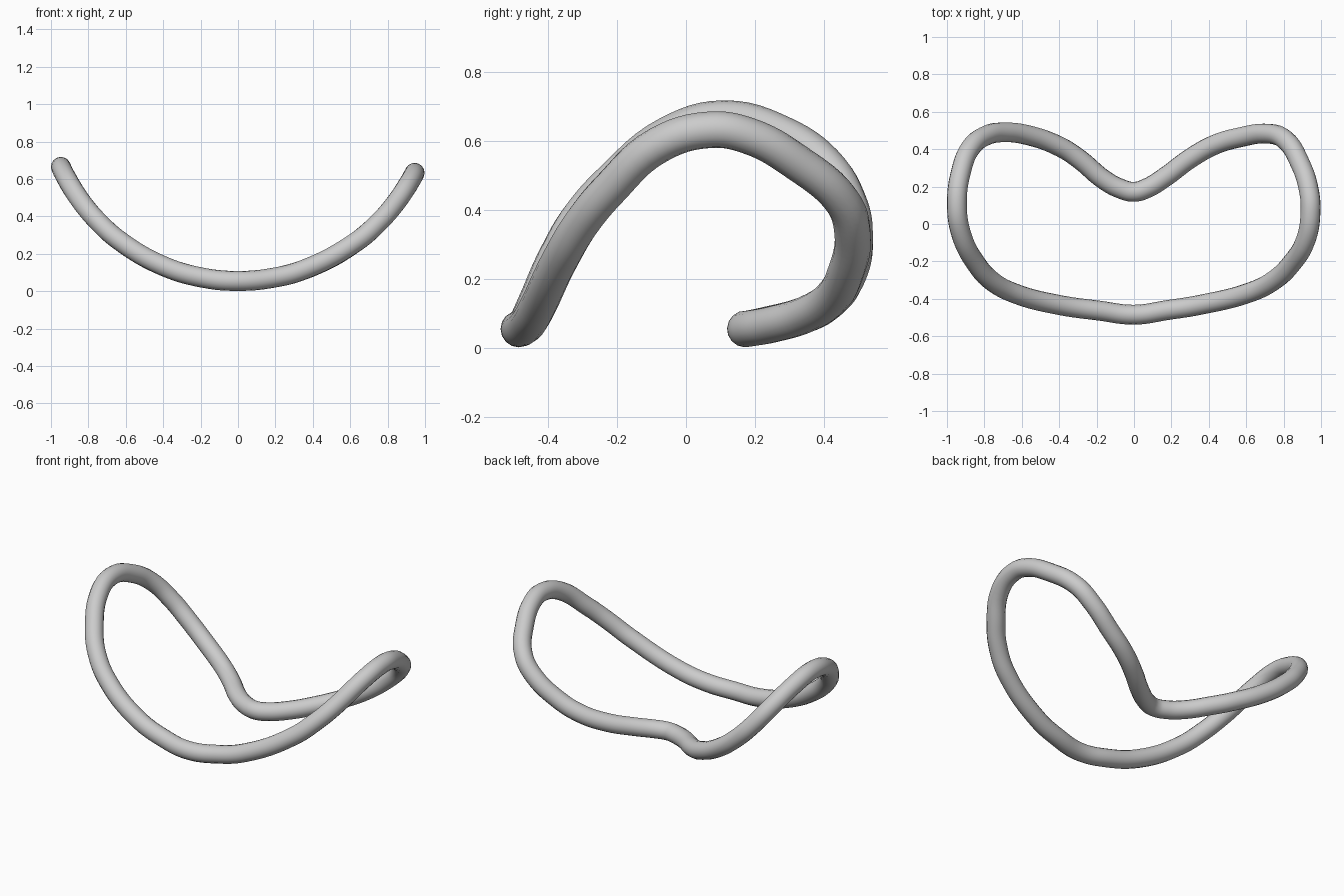
import bpy, math

if "Cube" in bpy.data.objects:
    bpy.data.objects.remove(bpy.data.objects["Cube"])

TUBE = 0.053

# Plan outline of the tube's centre line, clockwise from the front middle
outline = [
    (0, -.485), (-.18, -.464), (-.4, -.433), (-.64, -.37), (-.76, -.305), (-.842, -.215),
    (-.925, -.05), (-.947, .11), (-.925, .28), (-.875, .405), (-.79, .473), (-.70, .49),
    (-.56, .473), (-.39, .41), (-.29, .345), (-.158, .235), (-.07, .188), (0, .172),
    (.07, .192), (.165, .25), (.3, .35), (.43, .423), (.565, .463), (.715, .483),
    (.805, .453), (.89, .32), (.935, .18), (.944, .07), (.92, -.08), (.835, -.22), (.75, -.3),
    (.635, -.36), (.35, -.433), (.18, -.46)]


def sag(x):
    # The loop lies on a hanging circular arc, slightly tighter on the left
    r = 1.04 if x < 0 else 1.06
    return TUBE + 0.002 + r - math.sqrt(r * r - x * x)


# Bent tube loop
curve = bpy.data.curves.new("bent_tube_loop", 'CURVE')
curve.dimensions = '3D'
curve.bevel_depth = TUBE
curve.bevel_resolution = 6
curve.resolution_u = 6
spline = curve.splines.new('BEZIER')
spline.bezier_points.add(len(outline) - 1)
for p, (x, y) in zip(spline.bezier_points, outline):
    p.co = (x, y, sag(x))
    p.handle_left_type = p.handle_right_type = 'AUTO'
spline.use_cyclic_u = True
spline.use_smooth = True

loop = bpy.data.objects.new("bent_tube_loop", curve)
bpy.context.collection.objects.link(loop)
bpy.context.view_layer.objects.active = loop
loop.select_set(True)
bpy.ops.object.convert(target='MESH')
bpy.ops.object.shade_smooth()
